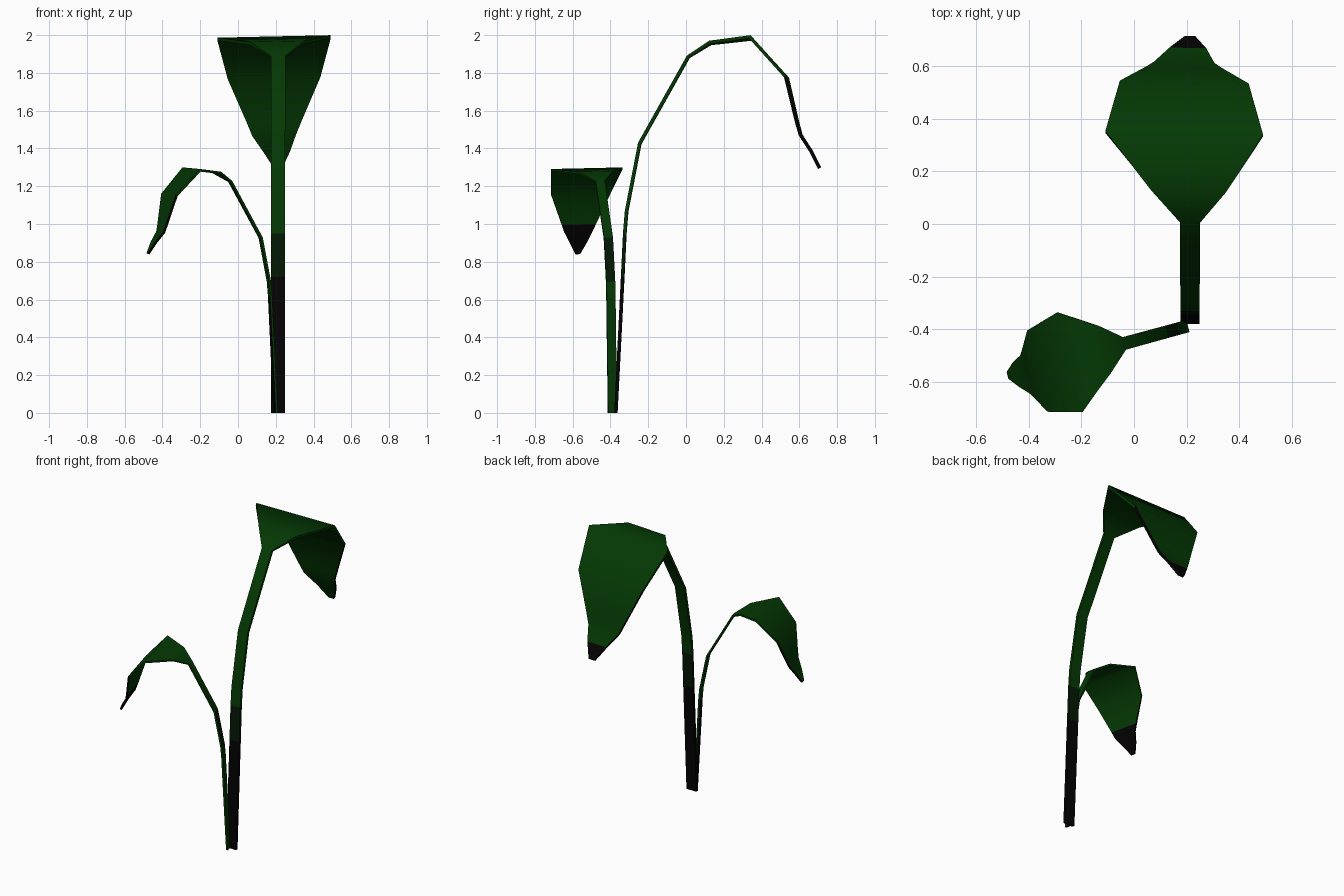
import bpy, bmesh, math
from mathutils import Vector, Matrix

if "Cube" in bpy.data.objects:
    bpy.data.objects.remove(bpy.data.objects["Cube"])


def material(name, rgb):
    m = bpy.data.materials.new(name)
    m.diffuse_color = (*rgb, 1)
    m.use_nodes = True
    m.node_tree.nodes["Principled BSDF"].inputs["Base Color"].default_value = m.diffuse_color
    return m


GREEN = material("leaf green", (0.0012, 0.040, 0.0012))
BLACK = material("dark brown black", (0.0012, 0.0007, 0.0008))
DEEP = material("deep green", (0.001, 0.009, 0.001))

# Ribbon profile: distance from base, height, half width, sideways shift
ROWS = [(0.0, 0.0, 0.037, 0), (0.036, 0.72, 0.037, 0), (0.047, 0.95, 0.037, 0),
        (0.057, 1.07, 0.037, 0), (0.127, 1.43, 0.037, 0), (0.385, 1.89, 0.038, 0),
        (0.505, 1.967, 0.143, -0.005), (0.727, 1.993, 0.30, -0.022),
        (0.92, 1.78, 0.245, -0.022), (0.977, 1.54, 0.143, -0.022),
        (0.995, 1.475, 0.115, -0.022), (1.05, 1.39, 0.07, -0.008),
        (1.095, 1.30, 0.02, 0)]
THICK = 0.018
TILT = 0.022


def leaf(name, base, scale, angle, stem_rule, tip_side, tip_row):
    """Thin arching stem and leaf; faces: 0 outer, 2 inner, 1 and 3 edges."""
    bm = bmesh.new()
    rings = []
    n = len(ROWS)
    for i, (y, z, w, shift) in enumerate(ROWS):
        a, b = ROWS[max(i - 1, 0)], ROWS[min(i + 1, n - 1)]
        t = Vector((0, b[0] - a[0], b[1] - a[1])).normalized()
        inward = Vector((0, t.z, -t.y)) * THICK
        if i == 0:
            inward.z = 0
        ring = []
        for side, off in ((-1, 0), (1, 0), (1, 1), (-1, 1)):
            x = side * w
            lift = TILT * x if i else 0
            ring.append(bm.verts.new(Vector((x + shift, y - lift, z + lift)) + inward * off))
        rings.append(ring)
    for i in range(n - 1):
        for k in range(4):
            f = bm.faces.new((rings[i][k], rings[i][(k + 1) % 4],
                              rings[i + 1][(k + 1) % 4], rings[i + 1][k]))
            # Dark root of the stem, dark tip on one side, dark rim near the tip
            f.material_index = stem_rule(i, k)
            if (k == tip_side and i >= tip_row) or (k in (1, 3) and i >= 8):
                f.material_index = 1
    for ring in (rings[0], rings[-1]):
        bm.faces.new(ring).material_index = 1
    bmesh.ops.recalc_face_normals(bm, faces=bm.faces)
    bm.transform(Matrix.Translation(base) @ Matrix.Rotation(math.radians(angle), 4, 'Z')
                 @ Matrix.Scale(scale, 4))
    me = bpy.data.meshes.new(name)
    bm.to_mesh(me)
    bm.free()
    for m in (GREEN, BLACK, DEEP):
        me.materials.append(m)
    ob = bpy.data.objects.new(name, me)
    bpy.context.collection.objects.link(ob)
    bpy.ops.object.select_all(action='DESELECT')
    ob.select_set(True)
    bpy.context.view_layer.objects.active = ob
    bpy.ops.object.shade_smooth_by_angle(angle=math.radians(65))


def tall_stem(i, k):
    return 1 if i == 0 else 2 if i == 1 else 0


def short_stem(i, k):
    if k == 0:
        return 2 if i == 3 else 0
    return 1 if k == 2 and i <= 1 else 0


# Tall leaf arching to the back, short leaf arching to the left
leaf("tall_leaf", (0.213, -0.38, 0), 1.0, 0, tall_stem, 0, 11)
leaf("short_leaf", (0.205, -0.388, 0), 0.65, 105.3, short_stem, 2, 9)
